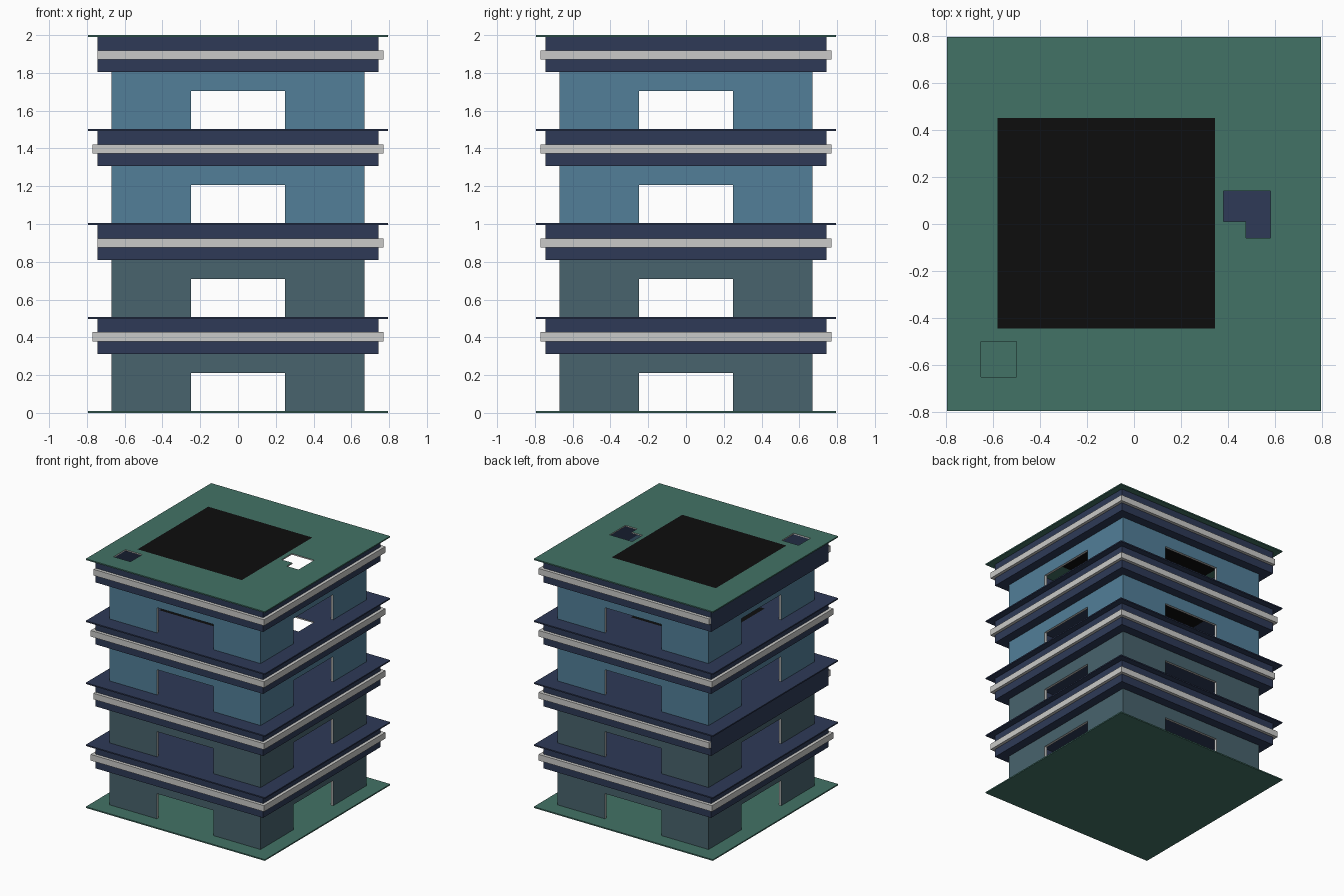
import bpy, bmesh

if "Cube" in bpy.data.objects:
    bpy.data.objects.remove(bpy.data.objects["Cube"])


def material(name, hex_rgb):
    def lin(c):
        c /= 255
        return c / 12.92 if c <= 0.04045 else ((c + 0.055) / 1.055) ** 2.4
    m = bpy.data.materials.new(name)
    m.diffuse_color = [lin(int(hex_rgb[i:i + 2], 16)) for i in (0, 2, 4)] + [1]
    m.use_nodes = True
    m.node_tree.nodes["Principled BSDF"].inputs["Base Color"].default_value = m.diffuse_color
    return m


MATS = [material("green", "427266"), material("navy", "2E3A57"),
        material("slate_teal", "48636D"), material("steel_blue", "527F99"),
        material("light_grey", "CACAC8"), material("black", "0D0D0D")]
GREEN, NAVY, SLATE, BLUE, GREY, BLACK = range(6)


def cells(name, xs, ys, zs, fill, is_cut=lambda c: False):
    """Solid from grid cells: fill(x, y, z) gives a colour or None for a gap.
    Faces where is_cut(centre) holds get the grey cut colour."""
    axes = (sorted(xs), sorted(ys), sorted(zs))
    n = [len(a) - 1 for a in axes]

    def colour(i):
        if any(not 0 <= i[a] < n[a] for a in range(3)):
            return None
        return fill(*[(axes[a][i[a]] + axes[a][i[a] + 1]) / 2 for a in range(3)])

    bm, verts = bmesh.new(), {}

    def vert(i):
        if i not in verts:
            verts[i] = bm.verts.new([axes[a][i[a]] for a in range(3)])
        return verts[i]

    for i in [(a, b, c) for a in range(n[0]) for b in range(n[1]) for c in range(n[2])]:
        col = colour(i)
        if col is None:
            continue
        for a in range(3):
            for side in (0, 1):
                near = list(i)
                near[a] += 2 * side - 1
                if colour(near) is not None:
                    continue
                b, c = (a + 1) % 3, (a + 2) % 3
                quad = []
                for db, dc in ((0, 0), (1, 0), (1, 1), (0, 1)):
                    p = list(i)
                    p[a] += side
                    p[b] += db
                    p[c] += dc
                    quad.append(vert(tuple(p)))
                if not side:
                    quad.reverse()
                f = bm.faces.new(quad)
                f.material_index = GREY if is_cut(f.calc_center_median()) else col
    me = bpy.data.meshes.new(name)
    bm.to_mesh(me)
    bm.free()
    for m in MATS:
        me.materials.append(m)
    ob = bpy.data.objects.new(name, me)
    bpy.context.collection.objects.link(ob)


def inside(x, y, r):
    return r[0] < x < r[1] and r[2] < y < r[3]


def reach(x, y):
    return max(abs(x), abs(y))


def ring(name, inner, outer, z0, z1, col, skip_left=False):
    s = [-outer, -inner, inner, outer]
    cells(name, s, s, [z0, z1], lambda x, y, z: None if reach(x, y) < inner
          or (skip_left and x < -inner) else col)


STEP, T = 0.4975, 0.01
SHAFT = (-0.65, -0.5, -0.65, -0.5)
L_HOLE = [(0.38, 0.58, 0.01, 0.14), (0.475, 0.58, -0.06, 0.01)]
PANELS = {4: (-0.58, 0.345, -0.445, 0.45), 3: (-0.46, 0.25, -0.34, 0.34)}


# Floor slabs and roof, with shaft holes and black panels
def slab(k):
    z = k * STEP
    holes = ([SHAFT] if k else []) + (L_HOLE if k >= 3 else [])
    panel = PANELS.get(k)
    rects = holes + ([panel] if panel else [])
    xs = {-0.795, 0.795}.union(*[r[:2] for r in rects])
    ys = {-0.795, 0.795}.union(*[r[2:] for r in rects])

    def fill(x, y, _):
        if any(inside(x, y, r) for r in holes):
            return None
        if panel and inside(x, y, panel):
            return BLACK
        return GREEN if k in (0, 4) else NAVY

    cells("roof" if k == 4 else f"floor_slab_{k}", xs, ys, [z, z + T], fill,
          lambda c: abs(c.z - z - T / 2) < 0.001 and reach(c.x, c.y) < 0.79)


# Storey walls: thin square shell with a doorway in each side
def walls(k):
    z = k * STEP
    head = z + 0.2125
    s = [-0.67, -0.65, -0.25, 0.25, 0.65, 0.67]

    def fill(x, y, h):
        if reach(x, y) < 0.65 or (h < head and min(abs(x), abs(y)) < 0.25):
            return None
        return SLATE if k < 2 else BLUE

    cells(f"storey_walls_{k + 1}", s, s, [z + T, head, z + 0.3125], fill,
          lambda c: 0.655 < reach(c.x, c.y) < 0.665)


for k in range(5):
    slab(k)
for k in range(4):
    z = k * STEP
    walls(k)
    # Deep navy band and its grey rail (odd storeys have no rail on the left)
    ring(f"band_{k + 1}", 0.65, 0.745, z + 0.3125, z + STEP, NAVY)
    ring(f"rail_{k + 1}", 0.745, 0.77, z + 0.378, z + 0.427, GREY, k % 2 == 1)
